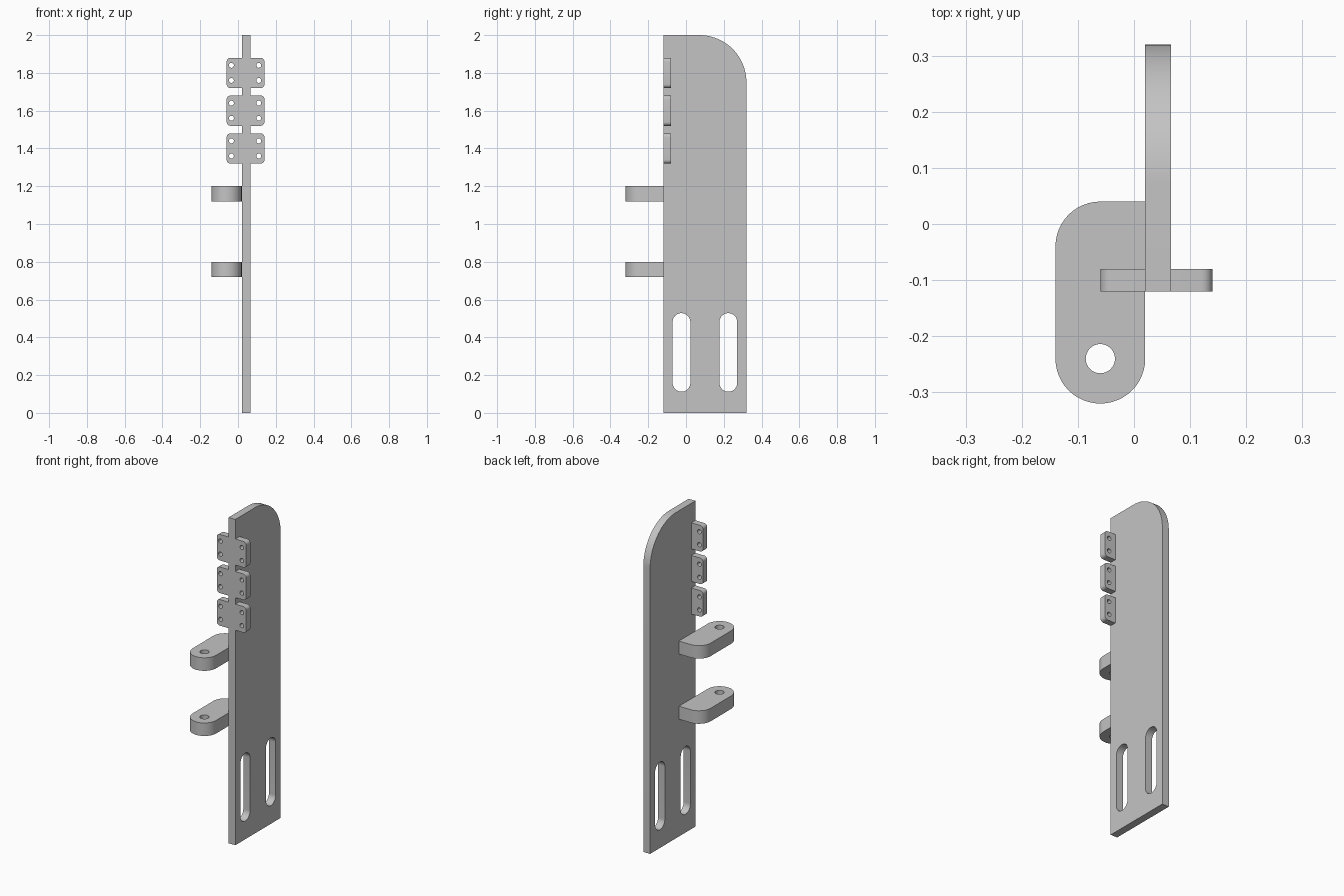
import bpy, bmesh, math
from mathutils import Vector, Matrix

cube = bpy.data.objects.get("Cube")
if cube:
    bpy.data.objects.remove(cube, do_unlink=True)

grey = bpy.data.materials.new("plain_grey")
grey.use_nodes = True
colour = (0.55, 0.55, 0.55, 1)
grey.diffuse_color = colour
grey.node_tree.nodes["Principled BSDF"].inputs["Base Color"].default_value = colour

X, Y, Z = Vector((1, 0, 0)), Vector((0, 1, 0)), Vector((0, 0, 1))


def rounded(corners, steps=12):
    """Right-angled outline from (u, v, radius) corners."""
    points = []
    for i, (u, v, r) in enumerate(corners):
        p = Vector((u, v))
        before = (Vector(corners[i - 1][:2]) - p).normalized()
        after = (Vector(corners[(i + 1) % len(corners)][:2]) - p).normalized()
        centre = p + r * (before + after)
        for k in range(steps + 1 if r else 1):
            t = k / steps * math.pi / 2
            q = centre - r * (after * math.cos(t) + before * math.sin(t)) if r else p
            if not points or (q - points[-1]).length > 1e-5:
                points.append(q)
    if (points[0] - points[-1]).length < 1e-5:
        points.pop()
    return points


def slot(u, v, r, half_height):
    """Slot outline; a circle when half_height equals r."""
    return rounded([(u - r, v - half_height, r), (u + r, v - half_height, r),
                    (u + r, v + half_height, r), (u - r, v + half_height, r)])


def extrude(name, loops, u_axis, v_axis, w_axis, low, high):
    """Solid from an outline with holes, spanning low to high along w_axis."""
    curve = bpy.data.curves.new(name, "CURVE")
    curve.dimensions, curve.fill_mode = "2D", "BOTH"
    curve.extrude = (high - low) / 2
    for loop in loops:
        spline = curve.splines.new("POLY")
        spline.points.add(len(loop) - 1)
        for point, q in zip(spline.points, loop):
            point.co = (q.x, q.y, 0, 1)
        spline.use_cyclic_u = True
    helper = bpy.data.objects.new(name + "_profile", curve)
    mesh = bpy.data.meshes.new_from_object(helper)
    bpy.data.objects.remove(helper)
    bpy.data.curves.remove(curve)

    frame = Matrix((u_axis, v_axis, w_axis)).transposed().to_4x4()
    frame.translation = w_axis * (low + high) / 2
    bm = bmesh.new()
    bm.from_mesh(mesh)
    bmesh.ops.remove_doubles(bm, verts=bm.verts, dist=1e-5)
    bm.transform(frame)
    bmesh.ops.recalc_face_normals(bm, faces=bm.faces)
    bm.to_mesh(mesh)
    bm.free()
    mesh.materials.clear()
    mesh.materials.append(grey)
    obj = bpy.data.objects.new(name, mesh)
    bpy.context.collection.objects.link(obj)
    bpy.ops.object.select_all(action="DESELECT")
    obj.select_set(True)
    bpy.context.view_layer.objects.active = obj
    bpy.ops.object.shade_smooth_by_angle(angle=math.radians(30))
    return obj


LEFT, RIGHT = 0.02, 0.066     # faces of the upright plate
FRONT, BACK = -0.12, 0.32

# Upright plate with a rounded top corner and two slots
outline = rounded([(FRONT, 0, 0), (BACK, 0, 0), (BACK, 2, 0.25), (FRONT, 2, 0)], 24)
slots = [slot(y, 0.32, 0.047, 0.208) for y in (-0.024, 0.224)]
extrude("upright_plate", [outline] + slots, Y, Z, X, LEFT, RIGHT)

# Pivot lugs on the side of the plate
for name, z in (("lower_lug", 0.72), ("upper_lug", 1.12)):
    outline = rounded([(-0.14, -0.32, 0.08), (LEFT, -0.32, 0.08),
                       (LEFT, 0.04, 0), (-0.14, 0.04, 0.08)])
    extrude(name, [outline, slot(-0.06, -0.24, 0.026, 0.026)], X, Y, Z, z, z + 0.08)

# Drilled mounting tabs, one wing on each side of the plate
for name, z in (("lower", 1.4), ("middle", 1.6), ("upper", 1.8)):
    for side, inner, outer, hole in (("right", LEFT, -0.06, -0.035),
                                     ("left", RIGHT, 0.14, 0.11)):
        outline = rounded([(inner, z - 0.08, 0), (outer, z - 0.08, 0.02),
                           (outer, z + 0.08, 0.02), (inner, z + 0.08, 0)], 6)
        holes = [slot(hole, z + dz, 0.013, 0.013) for dz in (-0.04, 0.04)]
        extrude(f"{name}_{side}_tab", [outline] + holes, X, Z, -Y, 0.08, -FRONT)
